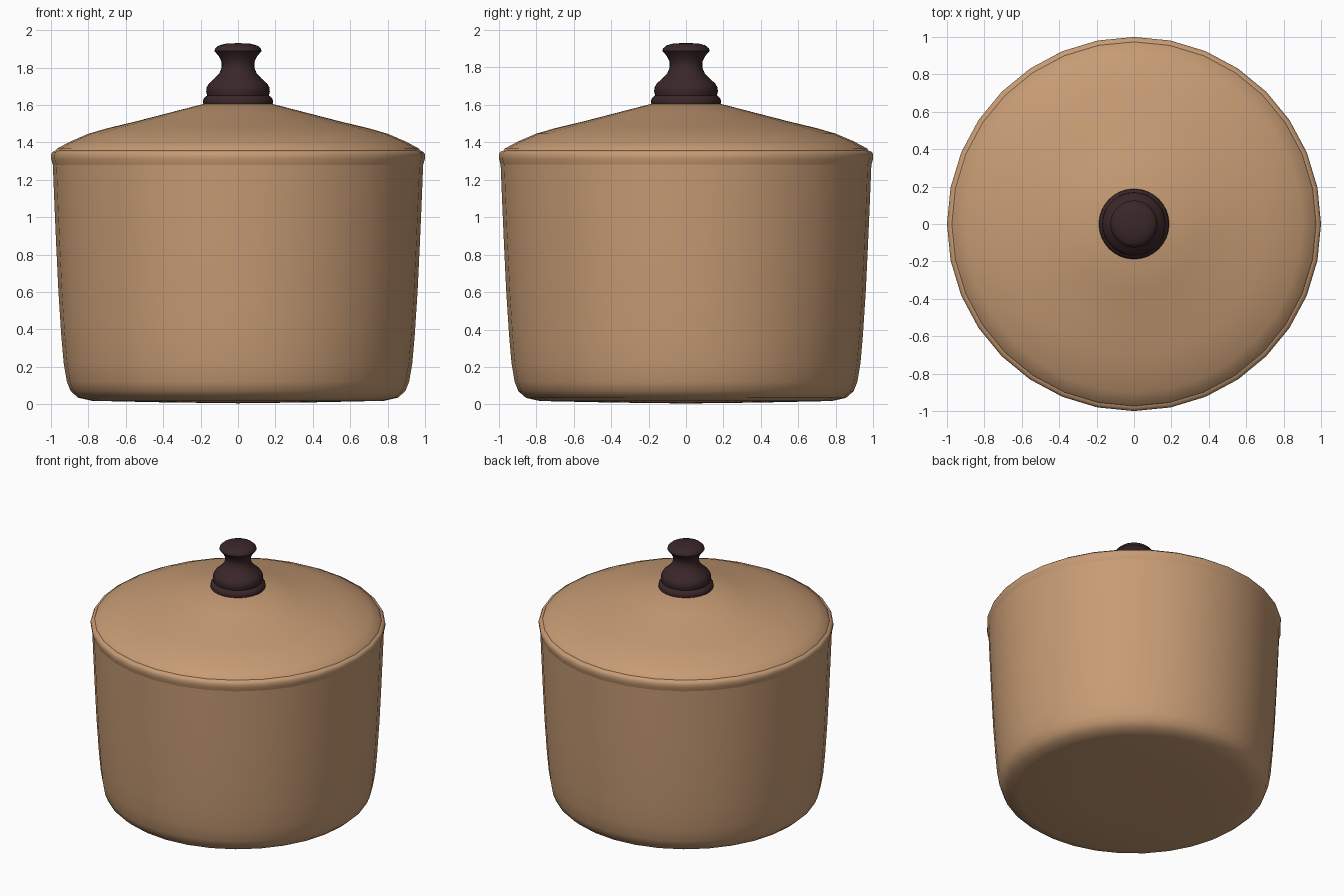
import bpy
import bmesh
from math import radians, tau
from mathutils import Matrix, Vector

cube = bpy.data.objects.get("Cube")
if cube:
    bpy.data.objects.remove(cube, do_unlink=True)


def make_material(name, colour):
    mat = bpy.data.materials.new(name)
    mat.use_nodes = True
    mat.diffuse_color = colour
    shader = mat.node_tree.nodes["Principled BSDF"]
    shader.inputs["Base Color"].default_value = colour
    shader.inputs["Roughness"].default_value = 0.6
    return mat


def lathe(name, profile, mat, segments=32, crease=30):
    """Spin a (radius, height) profile around the z axis."""
    bm = bmesh.new()
    verts = [bm.verts.new((r, 0, z)) for r, z in profile]
    edges = [bm.edges.new(pair) for pair in zip(verts, verts[1:])]
    bmesh.ops.spin(bm, geom=verts + edges, cent=(0, 0, 0), axis=(0, 0, 1),
                   angle=tau, steps=segments, use_merge=False)
    bmesh.ops.remove_doubles(bm, verts=bm.verts, dist=0.0005)
    bmesh.ops.recalc_face_normals(bm, faces=bm.faces)
    mesh = bpy.data.meshes.new(name)
    bm.to_mesh(mesh)
    bm.free()
    mesh.materials.append(mat)
    obj = bpy.data.objects.new(name, mesh)
    bpy.context.collection.objects.link(obj)
    bpy.ops.object.select_all(action="DESELECT")
    obj.select_set(True)
    bpy.context.view_layer.objects.active = obj
    bpy.ops.object.shade_smooth_by_angle(angle=radians(crease))
    return obj


clay = make_material("warm tan", (0.57, 0.33, 0.175, 1))
wood = make_material("dark brown", (0.043, 0.02, 0.021, 1))

# Pot: slightly domed base, rounded foot, flaring wall and hollow inside
lathe("pot_body", [
    (0, 0.005), (0.4, 0.01), (0.78, 0.018), (0.855, 0.035), (0.895, 0.07),
    (0.915, 0.12), (0.932, 0.22), (0.945, 0.37), (0.96, 0.6), (0.972, 0.85),
    (0.982, 1.08), (0.99, 1.28), (0.94, 1.28), (0.92, 0.85), (0.88, 0.2),
    (0.8, 0.08), (0, 0.06)], clay, crease=40)

# Lid: rolled rim band and a concave dome
lathe("lid_rim", [
    (0.94, 1.28), (0.99, 1.28), (0.999, 1.31), (1.0, 1.335),
    (0.992, 1.349), (0.975, 1.356), (0.94, 1.356)], clay, crease=40)
lathe("lid_dome", [
    (0.975, 1.354), (0.968, 1.366), (0.9, 1.403), (0.8, 1.446), (0.7, 1.475),
    (0.55, 1.511), (0.36, 1.56), (0.19, 1.604), (0, 1.604)], clay, crease=40)

# Knob: stepped foot, bulbous body, narrow waist and flared cap
lathe("lid_knob", [
    (0, 1.6), (0.183, 1.6), (0.188, 1.615), (0.184, 1.634), (0.172, 1.646),
    (0.165, 1.65), (0.17, 1.67), (0.169, 1.692), (0.155, 1.715),
    (0.125, 1.742), (0.1, 1.768), (0.087, 1.8), (0.087, 1.828),
    (0.102, 1.86), (0.126, 1.888), (0.122, 1.902), (0.105, 1.917),
    (0.07, 1.927), (0, 1.931)], wood, crease=40)
